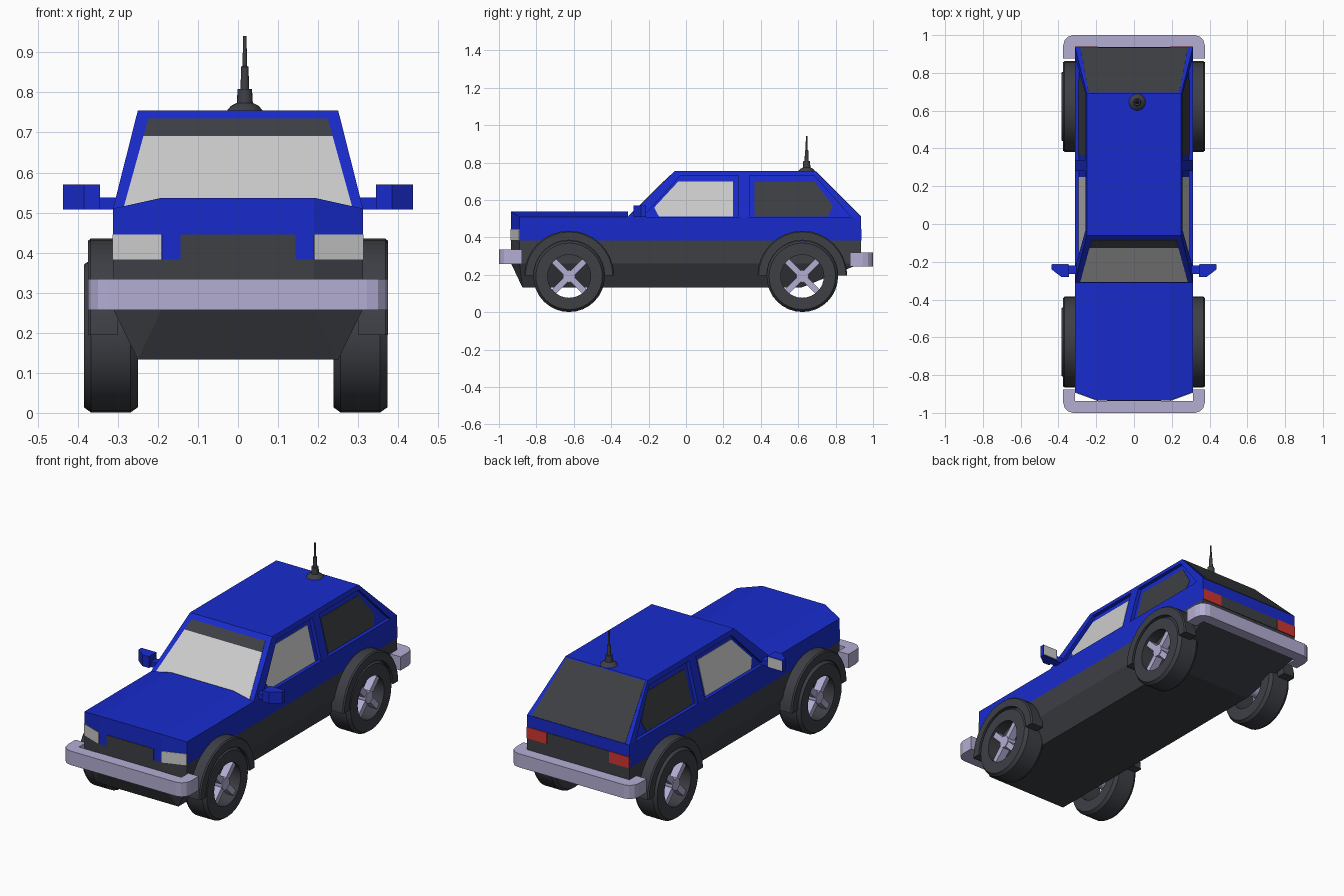
import bpy, bmesh
from math import pi, sin, cos, radians
from mathutils import Vector

if "Cube" in bpy.data.objects:
    bpy.data.objects.remove(bpy.data.objects["Cube"])


def material(name, rgb):
    m = bpy.data.materials.new(name)
    m.diffuse_color = (*rgb, 1)
    m.use_nodes = True
    m.node_tree.nodes["Principled BSDF"].inputs["Base Color"].default_value = m.diffuse_color
    return m


BLUE = material("blue_paint", (0.009, 0.024, 0.60))
DARK = material("dark_plastic", (0.047, 0.050, 0.060))
TINT = material("tinted_glass", (0.047, 0.049, 0.056))
METAL = material("pale_metal", (0.45, 0.42, 0.65))
RED = material("red_lens", (0.62, 0.035, 0.03))
GREY = None


def finish(name, bm, mat):
    bmesh.ops.recalc_face_normals(bm, faces=bm.faces)
    me = bpy.data.meshes.new(name)
    bm.to_mesh(me)
    bm.free()
    ob = bpy.data.objects.new(name, me)
    bpy.context.collection.objects.link(ob)
    if mat:
        me.materials.append(mat)
    return ob


def hull(name, pts, mat, mirror=False):
    """Convex solid round the points, optionally with their x mirror images."""
    bm = bmesh.new()
    for x, y, z in pts:
        bm.verts.new((x, y, z))
        if mirror:
            bm.verts.new((-x, y, z))
    bmesh.ops.remove_doubles(bm, verts=bm.verts, dist=1e-5)
    bmesh.ops.convex_hull(bm, input=bm.verts)
    bmesh.ops.delete(bm, geom=[v for v in bm.verts if not v.link_faces], context='VERTS')
    bmesh.ops.dissolve_limit(bm, angle_limit=radians(0.5), verts=bm.verts, edges=bm.edges)
    return finish(name, bm, mat)


def plate(name, pts, normal, lo, hi, mat):
    """Flat polygon thickened from offset lo to hi along its normal."""
    n = Vector(normal).normalized()
    return hull(name, [Vector(p) + n * d for p in pts for d in (lo, hi)], mat)


def sweep(name, prof, centre, axis, arc, n, mat):
    """Closed (radius, height) profile turned round the x or z axis."""
    bm = bmesh.new()
    c = Vector(centre)
    full = arc > 6.28
    rings = []
    for i in range(n if full else n + 1):
        a = arc * i / n
        rings.append([bm.verts.new(c + (Vector((h, r * cos(a), r * sin(a))) if axis == 'x'
                                        else Vector((r * cos(a), r * sin(a), h)))) for r, h in prof])
    k = len(prof)
    for i in range(n):
        p, q = rings[i], rings[(i + 1) % len(rings)]
        for j in range(k):
            bm.faces.new((p[j], p[(j + 1) % k], q[(j + 1) % k], q[j]))
    if not full:
        bm.faces.new(rings[0])
        bm.faces.new(rings[-1])
    bmesh.ops.remove_doubles(bm, verts=bm.verts, dist=1e-5)
    ob = finish(name, bm, mat)
    bpy.ops.object.select_all(action='DESELECT')
    ob.select_set(True)
    bpy.context.view_layer.objects.active = ob
    bpy.ops.object.shade_smooth_by_angle(angle=radians(30))
    return ob


# Body shells
plan = [(0.19, -0.935), (0.312, -0.89), (0.312, 0.935)]
hull("lower_body", [(x, y, z) for x, y in plan for z in (0.26, 0.383)]
     + [(0.25, -0.875, 0.133), (0.25, 0.62, 0.133)], DARK, True)
hull("upper_body", [(x, y, z) for x, y in plan for z in (0.383, 0.51)], BLUE, True)
hull("hood", [(0.19, -0.935, 0.51), (0.19, -0.935, 0.537), (0.19, -0.31, 0.537),
              (0.312, -0.89, 0.51), (0.312, -0.31, 0.51)], BLUE, True)
cabin = hull("cabin", [(0.312, -0.31, 0.51), (0.312, 0.935, 0.51),
                       (0.25, -0.06, 0.755), (0.25, 0.69, 0.755)], BLUE, True)


def recess(pts, normal, depth):
    cut = plate("window_cutter", pts, normal, -depth, 0.05, None)
    cut.hide_render = True
    cut.hide_viewport = True
    m = cabin.modifiers.new("recess", 'BOOLEAN')
    m.operation, m.object, m.solver = 'DIFFERENCE', cut, 'EXACT'


# Side windows: blue recess with a smaller pane inside
openings = [[(-0.235, 0.505), (-0.03, 0.73), (0.28, 0.73), (0.28, 0.505)],
            [(0.34, 0.505), (0.34, 0.73), (0.685, 0.73), (0.885, 0.505)]]
panes = [("front_side_window", GREY, [(-0.145, 0.512), (-0.17, 0.56), (-0.04, 0.70),
                                      (0.25, 0.70), (0.25, 0.512)]),
         ("rear_side_window", TINT, [(0.365, 0.512), (0.365, 0.695), (0.69, 0.695),
                                     (0.785, 0.57), (0.76, 0.512)])]
for s in (-1, 1):
    def on_side(pts):
        return [(s * (0.312 - (z - 0.51) * 0.253), y, z) for y, z in pts]
    for o in openings:
        recess(on_side(o), (s, 0, 0), 0.02)
    for name, mat, p in panes:
        plate(name, on_side(p), (s, 0, 0), -0.024, -0.018, mat)


# Windscreen, sun strip and rear window, flush with the frame
def on_front(pts):
    return [(x * w, -0.31 + (z - 0.51) * 1.02, z) for w, z in pts for x in (-1, 1)]


def on_rear(pts):
    return [(x * w, 0.935 - (z - 0.51), z) for w, z in pts for x in (-1, 1)]


nf, nr = (0, -0.7, 0.714), (0, 1, 1)
plate("windscreen", on_front([(0.285, 0.513), (0.236, 0.69)]), nf, -0.004, 0.002, GREY)
plate("sun_strip", on_front([(0.236, 0.69), (0.224, 0.733)]), nf, -0.004, 0.002, DARK)
plate("rear_window", on_rear([(0.285, 0.511), (0.240, 0.75)]), nr, -0.004, 0.002, TINT)

# Grille, lamps and tail panel
lamp_z = (0.383, 0.445)
plate("grille", [(x, -0.935, z) for x in (-0.143, 0.143) for z in lamp_z], (0, -1, 0), -0.01, 0.003, DARK)
plate("tail_panel", [(x, 0.935, z) for x in (-0.19, 0.19) for z in lamp_z], (0, 1, 0), -0.01, 0.003, DARK)
for s in (-1, 1):
    plate("headlight", [(s * x, y, z) for x, y in plan[:2] for z in lamp_z],
          (s * 0.045, -0.122, 0), -0.01, 0.003, GREY)
    plate("tail_light", [(s * x, 0.935, z) for x in (0.19, 0.312) for z in lamp_z],
          (0, 1, 0), -0.01, 0.004, RED)


# Wraparound bumpers
def bumper(name, s, z0, z1):
    half = [(0.312, -0.937), (0.312, -0.877), (0.375, -0.877), (0.375, -0.945),
            (0.367, -0.973), (0.349, -0.992), (0.322, -1.0)]
    outline = half + [(-x, y) for x, y in reversed(half)]
    bm = bmesh.new()
    f = bm.faces.new([bm.verts.new((x, s * y, z0)) for x, y in outline])
    ext = bmesh.ops.extrude_face_region(bm, geom=[f])
    bmesh.ops.translate(bm, vec=(0, 0, z1 - z0),
                        verts=[v for v in ext["geom"] if isinstance(v, bmesh.types.BMVert)])
    finish(name, bm, METAL)


bumper("front_bumper", 1, 0.257, 0.334)
bumper("rear_bumper", -1, 0.245, 0.32)

# Door mirrors
for s in (-1, 1):
    hull("mirror_arm", [(s * x, y, z) for x in (0.29, 0.35) for y in (-0.265, -0.22)
                        for z in (0.508, 0.538)], BLUE)
    hull("mirror_housing", [(s * x, y, z) for x, y in ((0.345, -0.215), (0.437, -0.215), (0.437, -0.24),
                                                       (0.385, -0.28), (0.345, -0.28))
                            for z in (0.508, 0.57)], BLUE)
    plate("mirror_glass", [(s * x, -0.215, z) for x in (0.35, 0.434) for z in (0.511, 0.567)],
          (0, 1, 0), -0.004, 0.002, GREY)

# Wheels and arches (the wheel set sits slightly to the left)
for s in (-1, 1):
    for y in (-0.625, 0.622):
        dx = -0.012 if s > 0 else 0
        c = (dx, y, 0.192)
        tyre = [(0.115, 0.25), (0.178, 0.25), (0.191, 0.268), (0.191, 0.367), (0.178, 0.385), (0.115, 0.385)]
        sweep("tyre", [(r, s * h) for r, h in tyre], c, 'x', 2 * pi, 32, DARK)
        arch = [(0.19, 0.30), (0.24, 0.30), (0.24, 0.368), (0.234, 0.375), (0.19, 0.375)]
        sweep("wheel_arch", [(r, s * h) for r, h in arch], (0, y, 0.195), 'x', pi, 16, DARK)
        hub = [(0, 0.25), (0.033, 0.25), (0.033, 0.376), (0, 0.376)]
        sweep("hub", [(r, s * h) for r, h in hub], c, 'x', 2 * pi, 16, METAL)
        for a in (pi / 4, -pi / 4):
            hull("spoke_bar", [(s * x + dx, y + u * cos(a) - w * sin(a), 0.192 + u * sin(a) + w * cos(a))
                               for x in (0.33, 0.372) for u in (-0.12, 0.12) for w in (-0.016, 0.016)], METAL)

# Roof aerial
sweep("aerial", [(0, 0), (0.045, 0), (0.035, 0.012), (0.02, 0.02), (0.018, 0.055), (0.011, 0.055),
                 (0.009, 0.11), (0.006, 0.112), (0.004, 0.187), (0, 0.187)],
      (0.017, 0.645, 0.754), 'z', 2 * pi, 16, DARK)
